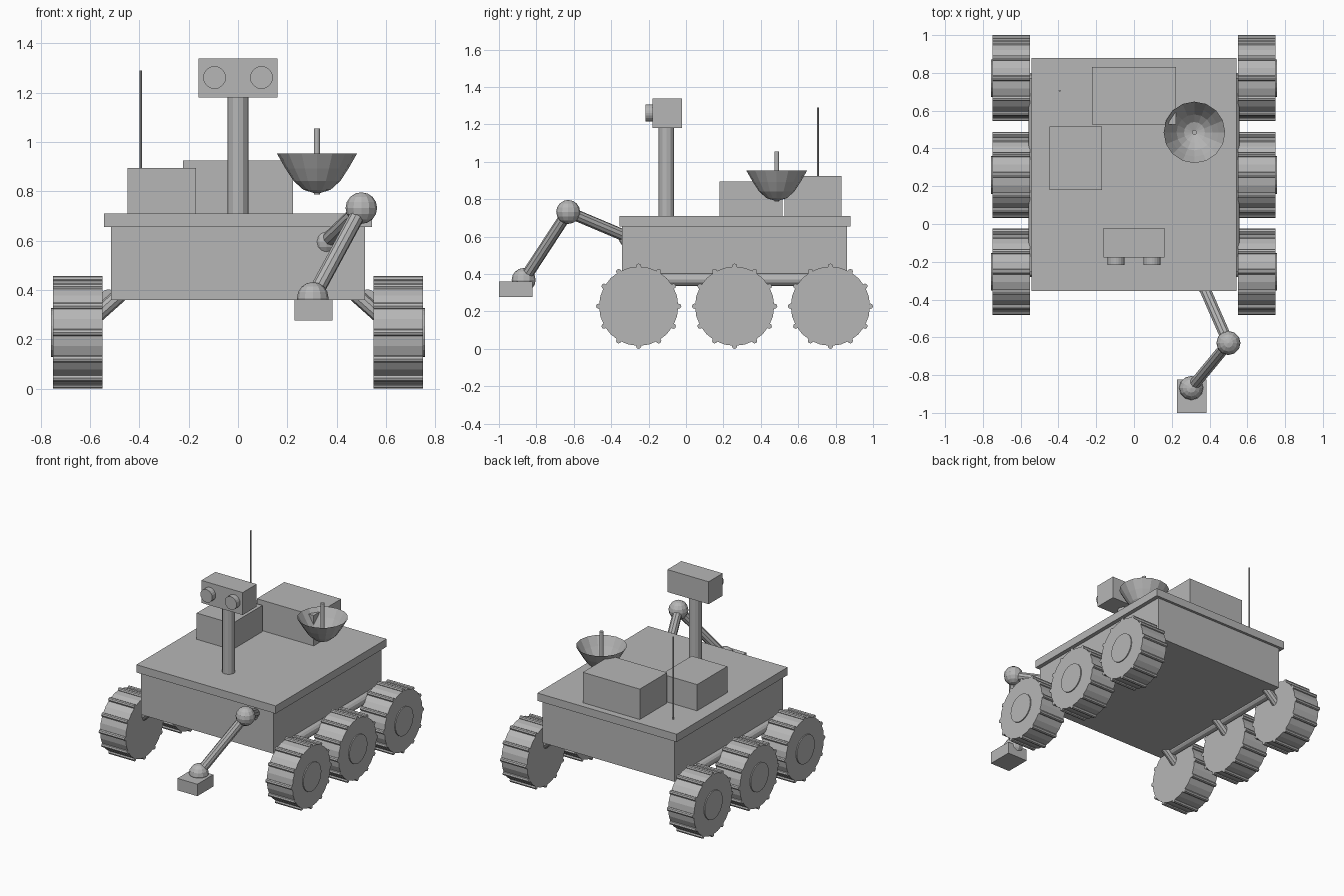
import bpy, bmesh, math
from mathutils import Vector, Matrix

if "Cube" in bpy.data.objects:
    bpy.data.objects.remove(bpy.data.objects["Cube"])

grey = bpy.data.materials.new("plain grey")
grey.diffuse_color = (0.47, 0.47, 0.47, 1)
grey.use_nodes = True
grey.node_tree.nodes["Principled BSDF"].inputs["Base Color"].default_value = grey.diffuse_color


def finish(name, bm):
    mesh = bpy.data.meshes.new(name)
    bm.to_mesh(mesh)
    bm.free()
    mesh.materials.append(grey)
    ob = bpy.data.objects.new(name, mesh)
    bpy.context.collection.objects.link(ob)
    return ob


def add_tube(bm, p, q, r, sides):
    p, q = Vector(p), Vector(q)
    d = q - p
    m = Matrix.Translation((p + q) / 2) @ d.to_track_quat('Z', 'Y').to_matrix().to_4x4()
    bmesh.ops.create_cone(bm, cap_ends=True, segments=sides, radius1=r, radius2=r,
                          depth=d.length, matrix=m)


def tube(name, p, q, r, sides=12):
    bm = bmesh.new()
    add_tube(bm, p, q, r, sides)
    return finish(name, bm)


def box(name, lo, hi):
    lo, hi = Vector(lo), Vector(hi)
    bm = bmesh.new()
    m = Matrix.Translation((lo + hi) / 2) @ Matrix.Diagonal((*(hi - lo), 1))
    bmesh.ops.create_cube(bm, size=1, matrix=m)
    return finish(name, bm)


def ball(name, c, r):
    bm = bmesh.new()
    bmesh.ops.create_uvsphere(bm, u_segments=12, v_segments=8, radius=r,
                              matrix=Matrix.Translation(c))
    return finish(name, bm)


# Body and deck
box("body", (-0.515, -0.342, 0.36), (0.515, 0.861, 0.655))
box("deck", (-0.543, -0.356, 0.655), (0.543, 0.879, 0.71))

# Equipment boxes on the deck
box("side_equipment_box", (-0.447, 0.179, 0.71), (-0.17, 0.515, 0.895))
box("rear_equipment_box", (-0.222, 0.526, 0.71), (0.222, 0.832, 0.924))

# Wheels with hubs and round tread bars, plus suspension, on both sides
WHEEL_Z = 0.228
for side, s in (("left", -1), ("right", 1)):
    for place, y in (("front", -0.253), ("middle", 0.26), ("rear", 0.772)):
        bm = bmesh.new()
        add_tube(bm, (s * 0.55, y, WHEEL_Z), (s * 0.75, y, WHEEL_Z), 0.212, 24)
        for i in range(12):
            a = math.tau * i / 12
            ty, tz = y + 0.214 * math.cos(a), WHEEL_Z + 0.214 * math.sin(a)
            add_tube(bm, (s * 0.55, ty, tz), (s * 0.75, ty, tz), 0.014, 8)
        finish(f"{place}_{side}_wheel", bm)
        tube(f"{place}_{side}_hub", (s * 0.70, y, WHEEL_Z), (s * 0.757, y, WHEEL_Z), 0.1, 24)
        tube(f"{place}_{side}_strut", (s * 0.45, y, 0.405), (s * 0.65, y, 0.227), 0.03, 10)
    tube(f"{side}_suspension_rod", (s * 0.525, -0.253, 0.37), (s * 0.525, 0.772, 0.37), 0.033)

# Mast and camera head
tube("mast", (0, -0.105, 0.70), (0, -0.105, 1.19), 0.042)
box("camera_head", (-0.161, -0.178, 1.18), (0.161, -0.022, 1.338))
for side, s in (("left", -1), ("right", 1)):
    tube(f"{side}_camera_lens", (s * 0.095, -0.16, 1.261), (s * 0.095, -0.217, 1.261), 0.046, 20)

# Whip antenna
tube("whip_antenna", (-0.394, 0.705, 0.70), (-0.394, 0.705, 1.29), 0.005, 8)

# Open dish, turned from a profile of (radius, height), with a feed rod
DISH = Vector((0.32, 0.485, 0))
bm = bmesh.new()
prev = None
for r, z in ((0.163, 0.954), (0.128, 0.893), (0.095, 0.842), (0.055, 0.806), (0.012, 0.793)):
    ring = [bm.verts.new(DISH + Vector((r * math.cos(math.tau * i / 16),
                                        r * math.sin(math.tau * i / 16), z)))
            for i in range(16)]
    if prev:
        for i in range(16):
            j = (i + 1) % 16
            bm.faces.new((prev[i], prev[j], ring[j], ring[i]))
    prev = ring
finish("dish", bm)
tube("dish_feed_rod", DISH + Vector((0, 0, 0.787)), DISH + Vector((0, 0, 1.054)), 0.013)

# Jointed arm with a tool at its end
shoulder, elbow, wrist = (0.358, -0.305, 0.595), (0.5, -0.63, 0.732), (0.303, -0.868, 0.368)
ball("shoulder_joint", shoulder, 0.055)
ball("elbow_joint", elbow, 0.064)
ball("wrist_joint", wrist, 0.064)
tube("upper_arm", shoulder, elbow, 0.031, 10)
tube("forearm", elbow, wrist, 0.031, 10)
box("arm_tool", (0.228, -1.0, 0.277), (0.383, -0.822, 0.361))
